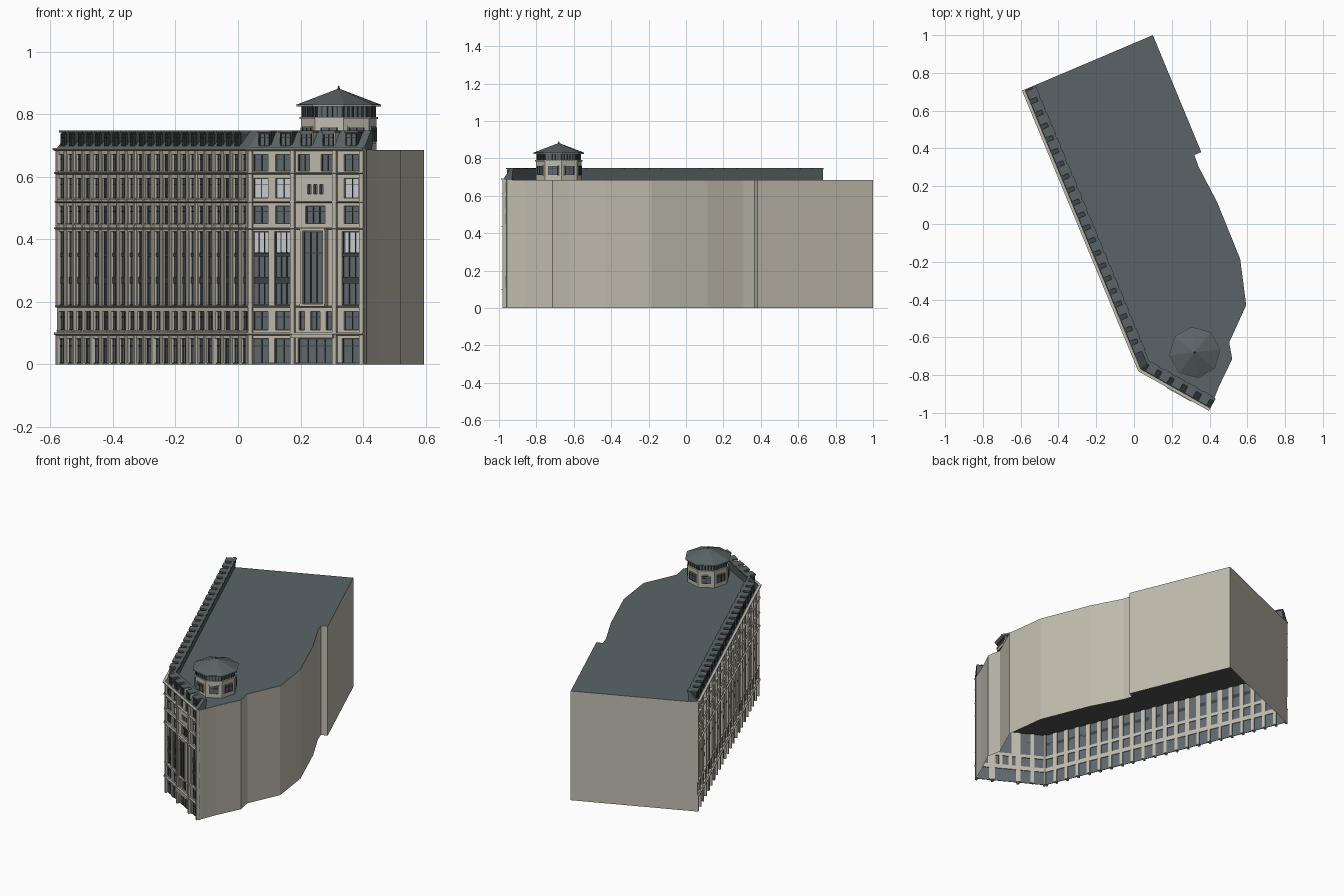
import bpy, bmesh, math
from mathutils import Vector, Matrix

if "Cube" in bpy.data.objects:
    bpy.data.objects.remove(bpy.data.objects["Cube"])

def mat(name, c):
    m = bpy.data.materials.new(name)
    m.diffuse_color = (*c, 1)
    m.use_nodes = True
    m.node_tree.nodes["Principled BSDF"].inputs["Base Color"].default_value = m.diffuse_color
    return m

STONE = mat("stone", (0.53, 0.50, 0.42))
SLATE = mat("slate", (0.10, 0.127, 0.135))
GLASS = mat("glass", (0.12, 0.145, 0.16))
METAL = mat("dark_metal", (0.05, 0.055, 0.055))
BLIND = mat("blind", (0.6, 0.63, 0.65))
DARK = mat("dark_soffit", (0.08, 0.08, 0.08))

parts = {}
def part(name, m):
    if name not in parts:
        parts[name] = (bmesh.new(), m)
    return parts[name][0]

class Facade:
    """Local frame: u along the wall, d outward, z up."""
    def __init__(self, a, b):
        self.o = Vector((*a, 0))
        v = Vector((*b, 0)) - self.o
        self.len = v.length
        self.u = v.normalized()
        self.n = Vector((self.u.y, -self.u.x, 0))

    def box(self, name, m, u0, u1, z0, z1, d0, d1):
        bm = part(name, m)
        M = Matrix((self.u, self.n, (0, 0, 1))).transposed().to_4x4()
        c = self.o + self.u * (u0 + u1) / 2 + self.n * (d0 + d1) / 2
        c.z = (z0 + z1) / 2
        bmesh.ops.create_cube(bm, size=1, matrix=Matrix.Translation(c) @ M
                              @ Matrix.Diagonal((u1 - u0, d1 - d0, z1 - z0, 1)))

    def frame(self, u0, u1, z0, z1, d, mullions=1, transom=True):
        t = 0.0025
        for i in range(mullions + 2):
            u = u0 + (u1 - u0) * i / (mullions + 1)
            self.box("window_frames", METAL, u - t / 2, u + t / 2, z0, z1, d, d + .005)
        for z in [z0 + t / 2, z1 - t / 2] + ([z0 + (z1 - z0) * .7] if transom else []):
            self.box("window_frames", METAL, u0, u1, z - t / 2, z + t / 2, d, d + .005)

    def storey(self, z0, z1, wins, spandrels=()):
        """wins: (centre, width, mullions, [sill, head])."""
        at = 0
        for w in sorted(wins):
            c, wd, mu = w[:3]
            s, h = w[3:] if len(w) > 3 else (z0, z1)
            a, b = c - wd / 2, c + wd / 2
            self.box("wall_piers", STONE, at, a, z0, z1, -.018, 0)
            for p, q in ((z0, s), (h, z1)):
                if q - p > .001:
                    self.box("wall_piers", STONE, a, b, p, q, -.018, 0)
            self.frame(a, b, s, h, -.011, mu, not spandrels)
            for p, q in spandrels:
                self.box("spandrels", METAL, a, b, p, q, -.013, -.005)
            at = b
        self.box("wall_piers", STONE, at, self.len, z0, z1, -.018, 0)

# footprint: long facade A-K, narrow front K-L, plain party walls back round to A
A, K, L = (-.578, .712), (.035, -.768), (.404, -.975)
rear = [L, (.45, -.86), (.52, -.715), (.504, -.627), (.594, -.43), (.562, -.185), (.44, .116),
        (.34, .307), (.32, .365), (.356, .381), (.1, 1.0), A]
TOP = .685
bm = part("party_walls", STONE)
lo, hi = ([bm.verts.new((x, y, z)) for x, y in rear] for z in (0, TOP))
for i in range(len(rear) - 1):
    bm.faces.new((lo[i], lo[i + 1], hi[i + 1], hi[i]))
for name, m, z in (("flat_roof", SLATE, TOP), ("inner_floor", DARK, .335)):
    bm = part(name, m)
    bm.faces.new([bm.verts.new((x, y, z)) for x, y in rear + [K]])

side, front = Facade(A, K), Facade(K, L)

def sweep(name, m, prof):
    """Closed profile of (outward d, z) mitred round the two street fronts."""
    bm = part(name, m)
    mid = (side.n + front.n) / (1 + side.n.dot(front.n))
    rows = [[bm.verts.new(Vector((*p, z)) + n * d) for d, z in prof]
            for p, n in ((A, side.n), (K, mid), (L, front.n))]
    k = len(prof)
    for r, s in zip(rows, rows[1:]):
        for i in range(k):
            bm.faces.new((r[i], r[(i + 1) % k], s[(i + 1) % k], s[i]))
    bm.faces.new(rows[0][::-1])
    bm.faces.new(rows[-1])

def band(name, m, z0, z1, d0, d1):
    sweep(name, m, [(d0, z0), (d1, z0), (d1, z1), (d0, z1)])

# glazing sheet, wall bands between storeys, cornices
band("glazing", GLASS, 0, TOP, -.013, -.010)
floors = [(.004, .083), (.11, .17), (.19, .425), (.45, .506), (.532, .595), (.618, .672)]
for (_, z0), (z1, _) in zip(floors, floors[1:] + [(TOP, 0)]):
    band("wall_bands", STONE, z0, z1, -.018, 0)
for z, h, d in ((.093, .009, .012), (.182, .006, .008), (.431, .007, .012),
                (.516, .006, .010), (.608, .008, .012), (.682, .010, .016)):
    sweep("cornices", STONE, [(-.005, z), (d * .5, z), (d, z + h * .5), (d, z + h), (-.005, z + h)])

# long facade: 22 equal bays
N = 22
step = side.len / N
cs = [(i + .5) * step for i in range(N)]
tall = [(.258, .280), (.345, .357)]
for i, (z0, z1) in enumerate(floors):
    side.storey(z0, z1, [(c, .054 if i == 0 else .046, 1) for c in cs], tall if i == 2 else ())
for i in range(N + 1):
    u = min(max(i * step, .007), side.len - .007)
    for z0, z1 in ((0, .093), (.188, .431), (.438, .516), (.522, .608), (.616, .682)):
        side.box("pilasters", STONE, u - .006, u + .006, z0, z1, -.005, .006)
for c in cs:
    for z in (.106, .446, .528, .614):
        side.box("sills", STONE, c - .026, c + .026, z, z + .004, -.005, .006)

# narrow front: three wide columns and a varied centre
F = front.len / (L[0] - K[0])
ux = lambda x: (x - K[0]) * F
cols = [ux(.072), ux(.143), ux(.362)]
mid = ux(.247)
centre = [[(mid, .125, 3)],
          [(mid - .05, .02, 0), (mid, .036, 1), (mid + .05, .02, 0)],
          [(mid, .074, 1)],
          [(mid, .07, 2)],
          [(mid + k * .022, .013, 0, .545, .576) for k in (-1, 0, 1)],
          [(mid - .042, .042, 1), (mid + .042, .042, 1)]]
for i, (z0, z1) in enumerate(floors):
    w = .068 if i in (0, 2) else .054
    front.storey(z0, z1, [(c, w - (.008 if k < 2 and i in (0, 2) else 0), 2 if i == 2 else 1)
                          for k, c in enumerate(cols)] + centre[i], tall if i == 2 else ())
for c in cols:
    for z0, z1 in ((.36, .422), (.534, .593))[:2]:
        front.box("blinds", BLIND, c - .026, c + .026, z0, z1, -.0112, -.009)
for x in (.178, .312):
    front.box("front_pilasters", STONE, ux(x) - .007, ux(x) + .007, 0, TOP, -.005, .010)
for u in (.008, front.len - .008):
    front.box("front_pilasters", STONE, u - .007, u + .007, 0, TOP, -.005, .008)

# tall central oriel with surround, and entrance canopy
for u in (mid - .041, mid + .041):
    front.box("oriel_surround", STONE, u - .005, u + .005, .185, .435, -.005, .018)
for z in (.185, .427):
    front.box("oriel_surround", STONE, mid - .046, mid + .046, z, z + .008, -.005, .02)
front.box("oriel_glass", GLASS, mid - .036, mid + .036, .193, .427, -.005, .008)
front.frame(mid - .034, mid + .034, .195, .425, .007, 2)
front.box("entrance_canopy", STONE, mid - .075, mid + .075, .085, .097, -.005, .02)

# mansard strip with dormers
sweep("mansard", SLATE, [(0, .692), (-.042, .748), (-.058, .748), (-.05, TOP), (0, TOP)])

def dormer(f, c, w, m):
    f.box("dormer_cheeks_" + m.name, m, c - w / 2, c + w / 2, .692, .742, -.05, -.008)
    f.box("dormer_roofs", SLATE, c - w / 2 - .003, c + w / 2 + .003, .742, .748, -.062, -.002)
    f.box("dormer_glass", GLASS, c - w / 2 + .006, c + w / 2 - .006, .698, .738, -.012, -.006)
    f.frame(c - w / 2 + .006, c + w / 2 - .006, .698, .738, -.008)

for c in cs[:-1]:
    dormer(side, c, .044, METAL)
for x, m in ((.082, METAL), (.15, METAL), (.216, STONE), (.287, STONE), (.36, METAL)):
    dormer(front, ux(x), .046, m)

# octagonal roof turret
C, TURN = Vector((.322, -.68, 0)), math.radians(97)
def ring(name, m, r0, r1, z0, z1):
    bmesh.ops.create_cone(part(name, m), cap_ends=True, segments=8, radius1=r0, radius2=r1, depth=z1 - z0,
                          matrix=Matrix.Translation(C + Vector((0, 0, (z0 + z1) / 2)))
                          @ Matrix.Rotation(TURN, 4, 'Z'))
ring("turret_body", STONE, .122, .122, TOP, .784)
ring("turret_ledge", STONE, .127, .127, .784, .791)
ring("turret_lantern", GLASS, .115, .115, .791, .824)
ring("turret_eave", STONE, .135, .137, .824, .831)
ring("turret_roof", SLATE, .135, .006, .831, .880)
ring("turret_finial", METAL, .006, .001, .876, .892)
def corner(i, r):
    a = TURN + math.pi / 4 * i
    return (C.x + r * math.cos(a), C.y + r * math.sin(a))
for i in range(8):
    f = Facade(corner(i, .122), corner(i + 1, .122))
    h = f.len / 2
    f.box("turret_window_surrounds", STONE, h - .031, h + .031, .707, .763, -.002, .003)
    f.box("turret_windows", GLASS, h - .026, h + .026, .712, .758, -.002, .0045)
    f.frame(h - .026, h + .026, .712, .758, .002)
    for k in range(6):
        u = .004 + (f.len - .008) * k / 5
        f.box("lantern_posts", METAL, u - .002, u + .002, .791, .824, -.008, -.002)

# turn the collected meshes into objects
for name, (bm, m) in parts.items():
    if name not in ("party_walls", "flat_roof", "inner_floor"):
        bmesh.ops.recalc_face_normals(bm, faces=bm.faces)
    me = bpy.data.meshes.new(name)
    bm.to_mesh(me)
    bm.free()
    me.materials.append(m)
    bpy.context.collection.objects.link(bpy.data.objects.new(name, me))
